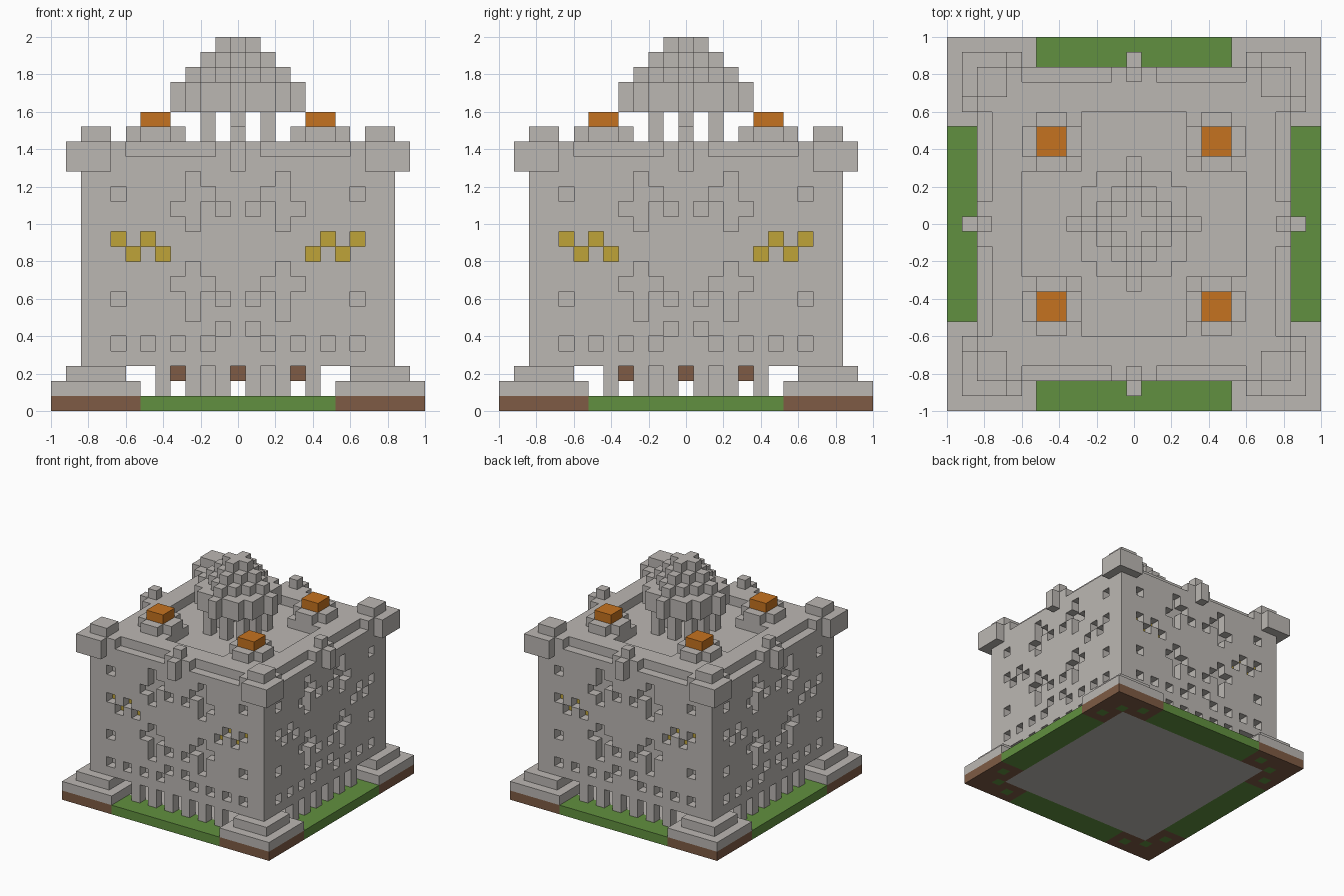
import bpy
import bmesh
from itertools import product

U = 0.08  # edge length of one block

cube = bpy.data.objects.get("Cube")
if cube:
    bpy.data.objects.remove(cube, do_unlink=True)


def make_material(name, rgb):
    mat = bpy.data.materials.new(name)
    mat.use_nodes = True
    mat.diffuse_color = (*rgb, 1)
    mat.node_tree.nodes["Principled BSDF"].inputs["Base Color"].default_value = (*rgb, 1)
    return mat


STONE = make_material("stone", (0.50, 0.475, 0.45))
GRASS = make_material("grass", (0.12, 0.28, 0.05))
EARTH = make_material("earth_brown", (0.21, 0.105, 0.058))
GOLD = make_material("gold", (0.52, 0.37, 0.04))
EMBER = make_material("ember_orange", (0.56, 0.17, 0.014))

# each side: direction and the four corners of a unit block face
SIDES = []
for axis in range(3):
    for sign in (-1, 1):
        b, c = (axis + 1) % 3, (axis + 2) % 3
        corners = []
        for s, t in ((-1, -1), (1, -1), (1, 1), (-1, 1))[::sign]:
            p = [0, 0, 0]
            p[axis], p[b], p[c] = sign, s, t
            corners.append(p)
        d = [0, 0, 0]
        d[axis] = sign
        SIDES.append((d, corners))


def block_part(name, cells):
    """Mesh the outer skin of a {cell: material} block set."""
    mesh = bpy.data.meshes.new(name)
    bm = bmesh.new()
    slots, verts = [], {}
    for cell, mat in cells.items():
        if mat not in slots:
            slots.append(mat)
            mesh.materials.append(mat)
        for d, corners in SIDES:
            if tuple(i + j for i, j in zip(cell, d)) in cells:
                continue
            loop = []
            for p in corners:
                key = tuple(2 * i + j for i, j in zip(cell, p))
                if key not in verts:
                    x, y, z = key
                    verts[key] = bm.verts.new((x * U / 2, y * U / 2, (z + 1) * U / 2))
                loop.append(verts[key])
            bm.faces.new(loop).material_index = slots.index(mat)
    bm.to_mesh(mesh)
    bm.free()
    obj = bpy.data.objects.new(name, mesh)
    bpy.context.collection.objects.link(obj)


def span(a, b):
    return range(a, b + 1)


def box(xs, ys, zs, mat=STONE):
    return {c: mat for c in product(xs, ys, zs)}


def around(cells):
    """Repeat cells on all four sides by quarter turns."""
    out = {}
    for (x, y, z), mat in cells.items():
        for _ in range(4):
            out[(x, y, z)] = mat
            x, y = -y, x
    return out


def both(cells):
    """Mirror cells left to right."""
    return {(s * x, y, z): m for (x, y, z), m in cells.items() for s in (1, -1)}


def disc(z, *sizes):
    """Rounded layer made from crossed rectangles."""
    out = {}
    for a, b in sizes:
        out |= box(span(-a, a), span(-b, b), [z]) | box(span(-b, b), span(-a, a), [z])
    return out


# ground slab: stone floor, grass sides, earth corners with a few grass tufts
ground = {}
tufts = {(8, 11), (11, 8), (10, 10)}
for x, y in product(span(-12, 12), repeat=2):
    lo, hi = sorted((abs(x), abs(y)))
    mat = STONE if hi <= 9 else GRASS if lo <= 6 else EARTH
    if (abs(x), abs(y)) in tufts:
        mat = GRASS
    ground[(x, y, 0)] = mat
block_part("ground_slab", ground)

# stepped corner footings
block_part("corner_footings", around(
    box(span(7, 12), span(7, 12), [1]) | box(span(8, 11), span(8, 11), [2])))

# colonnade and inner pillars
block_part("colonnade", around(both(box((1, 3, 5), [10], (1, 2)))))
block_part("inner_pillars", around(box([2], [2], (1, 2))))
block_part("hanging_lamps", around(
    box((-4, 0, 4), [4], [2], EARTH)))

# main block with window recesses, roof edge grooves and sunken roof court
body = box(span(-10, 10), span(-10, 10), span(3, 17))
windows = [(8, 14), (8, 7)]
windows += [(a, 4) for a in (2, 4, 6, 8)] + [(1, 5)]
windows += [(3, z) for z in (6, 7, 8, 9, 12, 13, 14, 15)]
windows += [(4, 13), (2, 14), (1, 13), (4, 8), (2, 8), (1, 7)]
gilded = [(5, 10), (6, 11), (7, 10), (8, 11)]
cut = {}
for a, z in windows + gilded:
    cut |= box([a], [10], [z])
cut |= box(span(2, 7), [10], [17])
cut = around(both(cut)) | disc(17, (7, 3))
for c in cut:
    body.pop(c, None)
gold = {(a, 9, z): GOLD for a, z in gilded}
body |= around(both(gold))
block_part("main_block", body)

# corner turrets and mid-wall merlons
turret = box(span(9, 11), span(9, 11), (16, 17)) | box((9, 10), (9, 10), [18])
block_part("corner_turrets", around({c: m for c, m in turret.items()
                                     if c[2] == 18 or max(c[:2]) == 11}))
block_part("wall_merlons", around(box([0], [11], (16, 17)) | box([0], [10], [18])))

# roof fire bowls on cross-shaped pedestals
block_part("fire_pedestals", around(
    box(span(4, 7), (5, 6), [18]) | box((5, 6), span(4, 7), [18])))
block_part("roof_fires", around(box((5, 6), (5, 6), [19], EMBER)))

# dome on a ring of pillars
block_part("dome_pillars", around(box((0, 2), [2], (17, 18, 19))))
block_part("dome", disc(20, (4, 0), (3, 2)) | disc(21, (4, 0), (3, 2))
           | disc(22, (3, 0), (2, 1)) | disc(23, (2, 0), (1, 1)) | disc(24, (1, 0)))
